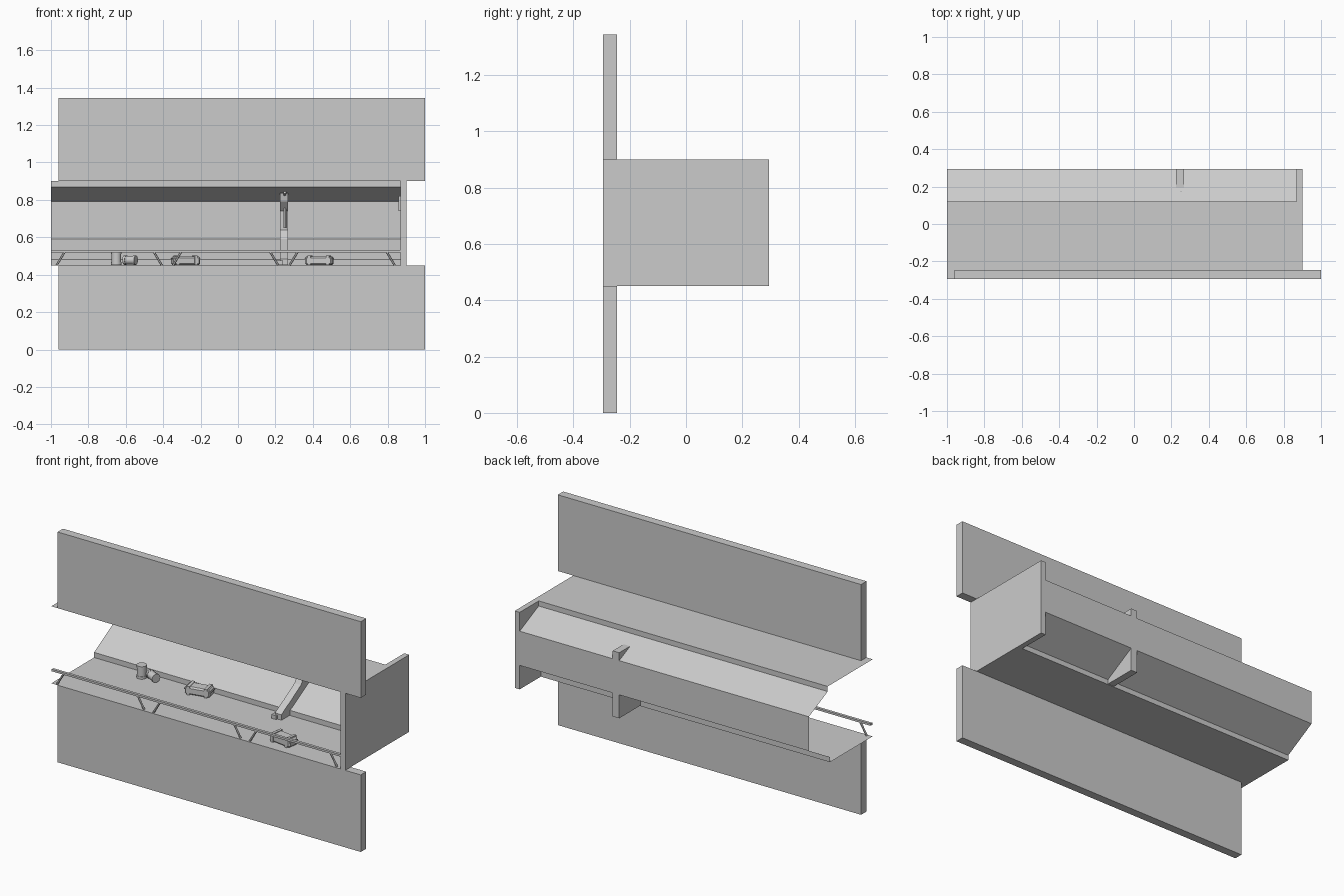
import bpy, bmesh, math
from mathutils import Matrix, Vector

if "Cube" in bpy.data.objects:
    bpy.data.objects.remove(bpy.data.objects["Cube"])

X0, X1, BAYS = -1.0, 0.868, 9
BAY = (X1 - X0) / BAYS


def finish(name, bm, smooth=False):
    me = bpy.data.meshes.new(name)
    bm.to_mesh(me)
    bm.free()
    ob = bpy.data.objects.new(name, me)
    bpy.context.collection.objects.link(ob)
    if smooth:
        bpy.context.view_layer.objects.active = ob
        ob.select_set(True)
        bpy.ops.object.shade_smooth_by_angle(angle=math.radians(35))
        ob.select_set(False)
    return ob


def add_box(bm, lo, hi):
    lo, hi = Vector(lo), Vector(hi)
    m = Matrix.Translation((lo + hi) / 2) @ Matrix.Diagonal((*(hi - lo), 1))
    return bmesh.ops.create_cube(bm, size=1, matrix=m)['verts']


def box(name, lo, hi):
    bm = bmesh.new()
    add_box(bm, lo, hi)
    return finish(name, bm)


def prism(name, pts, direction):
    """Closed outline of 3D points pushed along a direction."""
    bm = bmesh.new()
    f = bm.faces.new([bm.verts.new(p) for p in pts])
    r = bmesh.ops.extrude_face_region(bm, geom=[f], use_keep_orig=True)
    bmesh.ops.translate(bm, vec=direction,
                        verts=[v for v in r['geom'] if isinstance(v, bmesh.types.BMVert)])
    bmesh.ops.recalc_face_normals(bm, faces=bm.faces)
    return finish(name, bm)


def add_bar(bm, a, b, r, segs=8):
    a, b = Vector(a), Vector(b)
    d = b - a
    m = Matrix.Translation((a + b) / 2) @ d.to_track_quat('Z', 'Y').to_matrix().to_4x4()
    bmesh.ops.create_cone(bm, cap_ends=True, segments=segs, radius1=r, radius2=r,
                          depth=d.length, matrix=m)


# Cutaway slabs above and below the corridor
box("lower_slab", (-0.96, -0.295, 0), (1.0, -0.245, 0.45))
box("upper_slab", (-0.96, -0.295, 0.90), (1.0, -0.245, 1.345))

# Corridor shell: one bay of thin panels, repeated along x
strips = {
    "floor_panels": [(-0.295, 0.45), (-0.09, 0.45), (0.10, 0.45)],
    "floor_kerb": [(0.10, 0.45), (0.10, 0.48)],
    "lower_slope": [(0.10, 0.48), (0.295, 0.59)],
    "back_wall": [(0.295, 0.59), (0.295, 0.79)],
    "upper_slope": [(0.295, 0.79), (0.12, 0.87)],
    "ceiling_lip": [(0.12, 0.87), (0.12, 0.90)],
    "ceiling_panels": [(0.12, 0.90), (-0.09, 0.90), (-0.295, 0.90)],
}
for name, prof in strips.items():
    bm = bmesh.new()
    for (ya, za), (yb, zb) in zip(prof, prof[1:]):
        bm.faces.new([bm.verts.new(p) for p in (
            (X0, ya, za), (X0 + BAY, ya, za), (X0 + BAY, yb, zb), (X0, yb, zb))])
    ob = finish(name, bm)
    arr = ob.modifiers.new("bays", 'ARRAY')
    arr.count = BAYS
    arr.use_relative_offset = False
    arr.use_constant_offset = True
    arr.constant_offset_displace = (BAY, 0, 0)

# End wall with a small control box
box("end_wall", (X1, -0.295, 0.45), (0.90, 0.295, 0.90))
box("wall_control", (0.858, -0.02, 0.74), (X1, 0.03, 0.82))

# Chamfered window plate on the back wall
c, xa, xb, za, zb = 0.027, -0.525, -0.225, 0.63, 0.775
prism("window_plate", [(x, 0.293, z) for x, z in (
    (xa + c, za), (xb - c, za), (xb, za + c), (xb, zb - c),
    (xb - c, zb), (xa + c, zb), (xa, zb - c), (xa, za + c))], (0, -0.003, 0))

# Wall rib with stepped inner outline and a service pipe
rib = [(0.295, 0.453), (0.02, 0.453), (0.02, 0.485), (0.07, 0.515), (0.10, 0.53),
       (0.20, 0.59), (0.235, 0.64), (0.235, 0.74), (0.19, 0.79), (0.18, 0.836), (0.295, 0.836)]
prism("wall_rib", [(0.225, y, z) for y, z in rib], (0.042, 0, 0))
box("rib_foot", (0.208, 0.01, 0.453), (0.24, 0.05, 0.475))
bm = bmesh.new()
add_bar(bm, (0.25, 0.228, 0.65), (0.25, 0.228, 0.80), 0.008)
add_bar(bm, (0.25, 0.228, 0.80), (0.25, 0.17, 0.84), 0.008)
finish("rib_pipe", bm, True)

# Guard rail with splayed struts every three bays
bm = bmesh.new()
RY, RZ = -0.283, 0.525
add_box(bm, (X0, RY - 0.008, RZ - 0.006), (X1, RY + 0.008, RZ + 0.006))
for i in range(4):
    x = X0 + i * 3 * BAY
    for s in (-1, 1):
        if X0 <= x + 0.08 * s <= X1:
            add_bar(bm, (x + 0.03 * s, RY, 0.45), (x + 0.075 * s, RY, RZ), 0.006, 6)
finish("guard_rail", bm)


# Canisters: body with rims at both ends
def canister(name, a, b, r):
    bm = bmesh.new()
    a, b = Vector(a), Vector(b)
    add_bar(bm, a, b, r * 0.92, 16)
    for t in (0.0, 0.8):
        add_bar(bm, a.lerp(b, t), a.lerp(b, t + 0.2), r, 16)
    finish(name, bm, True)


canister("standing_canister", (-0.65, 0.04, 0.452), (-0.65, 0.04, 0.525), 0.028)
canister("lying_canister", (-0.608, 0.055, 0.478), (-0.546, 0.025, 0.478), 0.025)


# Supply crates: bevelled case with lid band and end straps
def crate(name, x, y, turn):
    bm = bmesh.new()
    v = add_box(bm, (-0.073, -0.035, 0), (0.073, 0.035, 0.046))
    bmesh.ops.bevel(bm, geom=bm.edges[:], offset=0.008, segments=1, affect='EDGES')
    for sx in (-0.05, 0.05):
        add_box(bm, (sx - 0.008, -0.038, 0), (sx + 0.008, 0.038, 0.05))
    add_box(bm, (-0.076, -0.03, 0.028), (0.076, 0.03, 0.034))
    ob = finish(name, bm)
    ob.location = (x, y, 0.452)
    ob.rotation_euler.z = turn


crate("back_crate", -0.28, 0.045, math.radians(12))
crate("front_crate", 0.435, -0.20, math.radians(-8))
